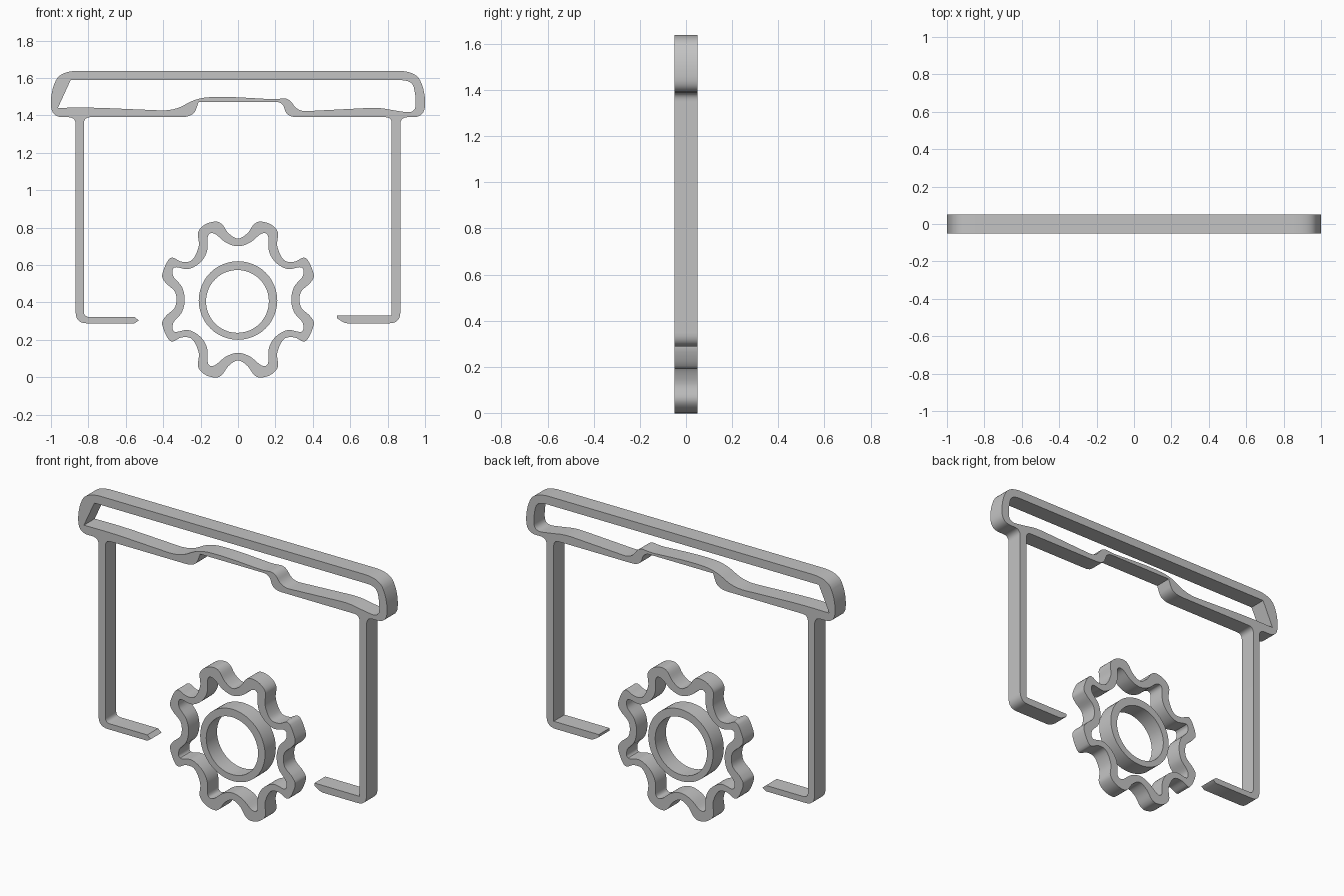
import bpy
import bmesh
import math
from mathutils import Vector

cube = bpy.data.objects.get("Cube")
if cube:
    bpy.data.objects.remove(cube, do_unlink=True)

HALF_DEPTH = 0.05
GEAR_CENTRE = Vector((0, 0.415))

grey = bpy.data.materials.new("plain grey")
grey.use_nodes = True
colour = (0.55, 0.55, 0.55, 1)
grey.diffuse_color = colour
grey.node_tree.nodes["Principled BSDF"].inputs["Base Color"].default_value = colour


def rounded(corners, steps=8):
    """Closed outline from (x, z, cut) corners; cut is the rounding length."""
    outline = []
    count = len(corners)
    for i, (x, z, cut) in enumerate(corners):
        corner = Vector((x, z))
        if not cut:
            outline.append(corner)
            continue
        ends = []
        for neighbour in (corners[i - 1], corners[(i + 1) % count]):
            edge = Vector(neighbour[:2]) - corner
            ends.append(corner + edge.normalized() * min(cut, edge.length * 0.49))
        for s in range(steps + 1):
            t = s / steps
            outline.append(ends[0] * (1 - t) ** 2 + corner * 2 * t * (1 - t) + ends[1] * t * t)
    return outline


def smooth_loop(points, steps=5):
    """Closed smooth curve through all the points."""
    outline = []
    count = len(points)
    for i in range(count):
        a, b, c, d = (points[(i + k) % count] for k in (-1, 0, 1, 2))
        for s in range(steps):
            t = s / steps
            outline.append(b + (c - a) * t / 2
                           + (a * 2 - b * 5 + c * 4 - d) * t * t / 2
                           + (b * 3 - a - c * 3 + d) * t ** 3 / 2)
    return outline


def four_way(quarter):
    """Mirror a quarter, listed from the top axis to the side axis, all round."""
    quarter = [Vector(p) for p in quarter]
    right = quarter + [Vector((p.x, -p.y)) for p in quarter[-2::-1]]
    left = [Vector((-p.x, p.y)) for p in right[-2:0:-1]]
    return [GEAR_CENTRE + p for p in right + left]


def circle(centre, radius, sides=48):
    angles = [math.tau * i / sides for i in range(sides)]
    return [Vector(centre) + Vector((math.cos(a), math.sin(a))) * radius for a in angles]


def plate(name, outlines):
    """Extrude flat outlines (the first is outer, others are holes) through y."""
    curve = bpy.data.curves.new(name, "CURVE")
    curve.dimensions = "2D"
    curve.fill_mode = "BOTH"
    curve.extrude = HALF_DEPTH
    for outline in outlines:
        spline = curve.splines.new("POLY")
        spline.points.add(len(outline) - 1)
        for point, position in zip(spline.points, outline):
            point.co = (position.x, position.y, 0, 1)
        spline.use_cyclic_u = True
    obj = bpy.data.objects.new(name, curve)
    obj.rotation_euler.x = math.pi / 2
    bpy.context.collection.objects.link(obj)
    bpy.ops.object.select_all(action="DESELECT")
    obj.select_set(True)
    bpy.context.view_layer.objects.active = obj
    bpy.ops.object.convert(target="MESH")
    obj = bpy.context.object
    bm = bmesh.new()
    bm.from_mesh(obj.data)
    bmesh.ops.remove_doubles(bm, verts=bm.verts, dist=0.0002)
    bmesh.ops.recalc_face_normals(bm, faces=bm.faces)
    bm.to_mesh(obj.data)
    bm.free()
    obj.data.materials.clear()
    obj.data.materials.append(grey)
    bpy.ops.object.shade_smooth_by_angle(angle=math.radians(35))
    return obj


# Frame: rounded lid rim and outer side of one leg, mirrored to the other
rim = [(0.95, 1.638, 0.1), (1, 1.53, 0.06), (1, 1.39, 0.08),
       (0.868, 1.39, 0.04), (0.868, 0.288, 0.06)]
left_foot = [(0.57, 0.288, 0.02), (0.53, 0.315, 0), (0.53, 0.33, 0), (0.822, 0.33, 0)]
step = [(0.822, 1.39, 0.035), (0.26, 1.39, 0.06), (0.24, 1.472, 0.04),
        (-0.21, 1.472, 0), (-0.24, 1.39, 0.07), (-0.824, 1.39, 0.035)]
right_foot = [(-0.824, 0.322, 0.03), (-0.553, 0.322, 0), (-0.53, 0.303, 0),
              (-0.553, 0.288, 0)]
rim_mirrored = [(-x, z, cut) for x, z, cut in reversed(rim)]
frame_outline = rounded(rim + left_foot + step + right_foot + rim_mirrored)

# Slot inside the lid, square at one end and round at the other
slot = rounded([
    (-0.963, 1.44, 0), (-0.895, 1.588, 0), (0.93, 1.588, 0.06), (0.95, 1.51, 0.04),
    (0.95, 1.41, 0.06), (0.84, 1.425, 0.05), (0.75, 1.442, 0.06), (0.32, 1.42, 0.05),
    (0.27, 1.495, 0.04), (0.2, 1.485, 0.04), (-0.06, 1.5, 0.1), (-0.22, 1.495, 0.08),
    (-0.34, 1.423, 0.08), (-0.78, 1.442, 0.1)])
plate("lid_and_legs", [frame_outline, slot])

# Gear rim: wavy ring with eight teeth
teeth_outer = four_way([
    (0, 0.326), (0.05, 0.354), (0.085, 0.402), (0.12, 0.417), (0.175, 0.402),
    (0.213, 0.36), (0.21, 0.285), (0.245, 0.212), (0.3, 0.202), (0.362, 0.222),
    (0.405, 0.135), (0.387, 0.09), (0.34, 0.046), (0.329, 0)])
teeth_inner = four_way([
    (0, 0.285), (0.065, 0.305), (0.125, 0.352), (0.16, 0.342), (0.165, 0.26),
    (0.2, 0.2), (0.265, 0.163), (0.34, 0.172), (0.346, 0.125), (0.3, 0.068),
    (0.285, 0)])
plate("gear_rim", [smooth_loop(teeth_outer), smooth_loop(teeth_inner)])

# Gear hub: plain ring
plate("gear_hub", [circle((0, 0.41), 0.21), circle((-0.003, 0.405), 0.168)])
